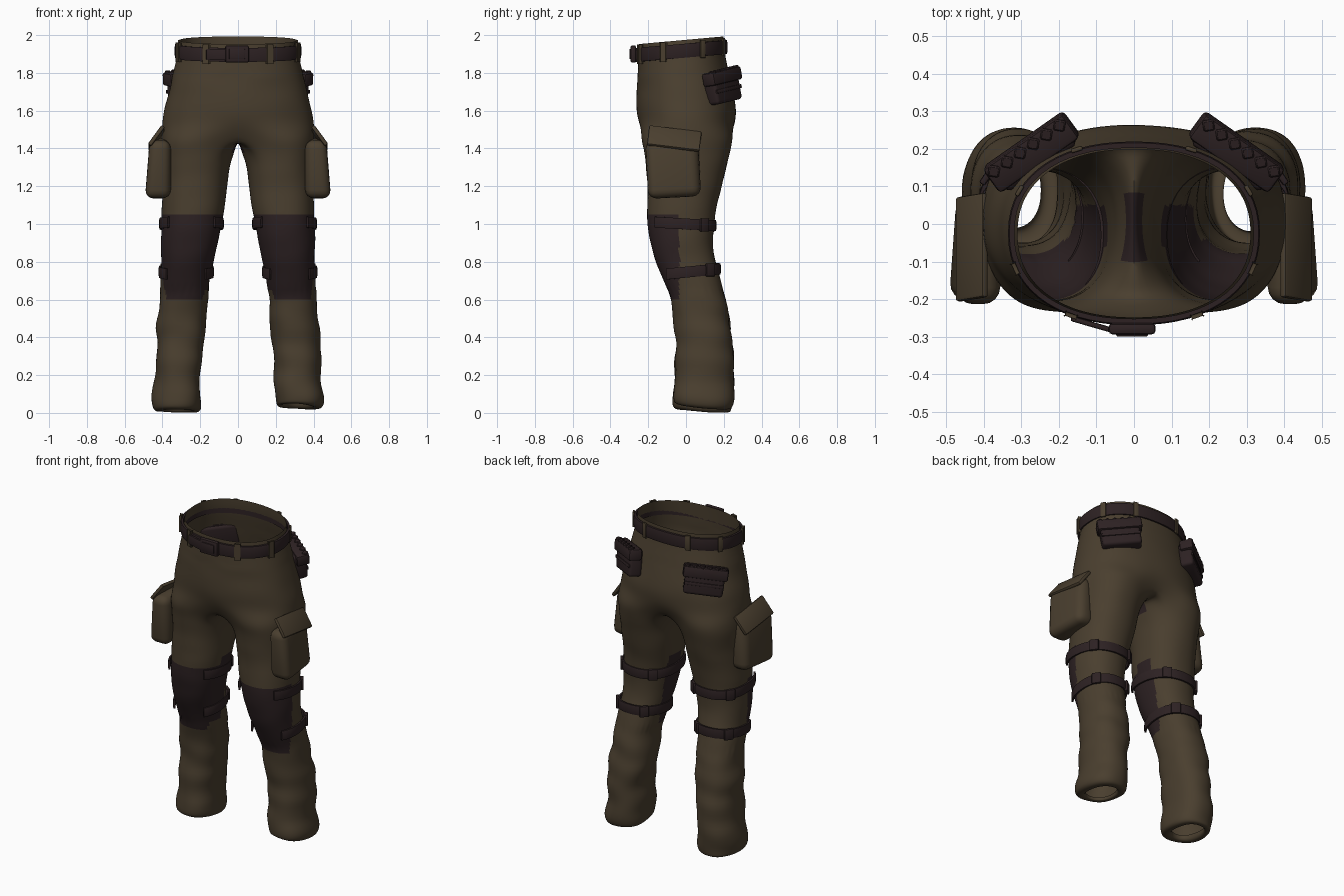
import bpy, bmesh, math
from mathutils import Vector, Matrix, noise

if "Cube" in bpy.data.objects:
    bpy.data.objects.remove(bpy.data.objects["Cube"])


def material(name, rgb):
    m = bpy.data.materials.new(name)
    m.diffuse_color = (*rgb, 1)
    m.use_nodes = True
    m.node_tree.nodes["Principled BSDF"].inputs["Base Color"].default_value = m.diffuse_color
    return m


BROWN = material("olive brown cloth", (0.068, 0.049, 0.028))
DARK = material("dark leather", (0.026, 0.0155, 0.0165))

# z, inner x, outer x, front y, back y
LEG = [(1.45, 0.0, .408, -.24, .25), (1.38, .022, .405, -.225, .235), (1.3, .045, .40, -.21, .215),
       (1.2, .055, .40, -.205, .19), (1.1, .07, .405, -.207, .165), (1.0, .088, .405, -.207, .148),
       (.9, .108, .412, -.19, .142), (.8, .128, .405, -.162, .152), (.7, .15, .41, -.12, .188),
       (.6, .163, .412, -.08, .212), (.5, .165, .43, -.066, .232), (.4, .17, .44, -.052, .246),
       (.3, .19, .43, -.057, .252), (.2, .197, .435, -.062, .256), (.1, .19, .458, -.072, .252),
       (.05, .195, .45, -.072, .248), (.03, .205, .44, -.062, .238)]
TORSO = [(1.975, -.312, .312, -.25, .2), (1.93, -.316, .316, -.252, .201), (1.87, -.328, .328, -.254, .209),
         (1.8, -.346, .346, -.258, .226), (1.7, -.366, .366, -.262, .25), (1.6, -.394, .394, -.262, .267),
         (1.52, -.406, .406, -.25, .262)]


def oval(row, deg, p=2.25):
    """Point on a slightly squared ellipse."""
    z, x0, x1, y0, y1 = row
    c, s = math.cos(math.radians(deg)), math.sin(math.radians(deg))
    f = lambda v: math.copysign(abs(v) ** (2 / p), v)
    return Vector(((x0 + x1) / 2 + f(c) * (x1 - x0) / 2, (y0 + y1) / 2 + f(s) * (y1 - y0) / 2, z))


def row_at(table, z):
    for a, b in zip(table, table[1:]):
        if a[0] >= z >= b[0]:
            k = (a[0] - z) / (a[0] - b[0])
            return [u + (v - u) * k for u, v in zip(a, b)]


def surface(table, z, deg, slope):
    """Point on the cloth and its outward direction, on a sloping level."""
    row = row_at(table, z)
    p, t = oval(row, deg), oval(row, deg + 2) - oval(row, deg - 2)
    p.z += slope * p.y
    return p, Vector((t.y, -t.x, 0)).normalized()


def finish(name, bm, mat, bevel=0, segs=2, side=1):
    if bevel:
        bmesh.ops.bevel(bm, geom=bm.edges[:], offset=bevel, segments=segs, affect='EDGES', profile=.5)
    if side < 0:
        for v in bm.verts:
            v.co.x *= -1
    bmesh.ops.recalc_face_normals(bm, faces=bm.faces[:])
    me = bpy.data.meshes.new(name)
    bm.to_mesh(me)
    bm.free()
    me.materials.append(mat)
    ob = bpy.data.objects.new(name, me)
    bpy.context.collection.objects.link(ob)
    return ob


def box(name, size, M, mat, bevel=.01, segs=2, side=1, shape=None):
    bm = bmesh.new()
    bmesh.ops.create_cube(bm, size=1)
    for v in bm.verts:
        co = Vector([a * b for a, b in zip(v.co, size)])
        if shape:
            co = shape(co)
        v.co = M @ co
    return finish(name, bm, mat, bevel, segs, side)


def band(name, samples, height, thick, mat, closed, side=1):
    """Flat strip swept along (point, outward) samples."""
    bm = bmesh.new()
    rings = []
    for p, o in samples:
        rings.append([bm.verts.new(p + o * a * thick + Vector((0, 0, b * height)))
                      for a, b in ((0, -.5), (.8, -.5), (1, -.3), (1, .3), (.8, .5), (0, .5))])
    n = len(rings)
    for i in range(n if closed else n - 1):
        r, q = rings[i], rings[(i + 1) % n]
        for j in range(6):
            bm.faces.new((r[j], q[j], q[(j + 1) % 6], r[(j + 1) % 6]))
    if not closed:
        bm.faces.new(rings[0])
        bm.faces.new(rings[-1][::-1])
    return finish(name, bm, mat, side=side)


def facing(p, o):
    """Frame at p whose local y points along o."""
    return Matrix.Translation(p) @ Matrix.Rotation(math.atan2(o.y, o.x) - math.pi / 2, 4, 'Z')


# Trousers: half torso loft running into one leg tube, then mirrored
bm = bmesh.new()
rings = []
for row in TORSO:
    pts = [oval(row, -90 + 180 * i / 16) for i in range(17)]
    pts[0].x = pts[16].x = 0
    for p in pts:
        p.z += .09 * p.y * max(0, min(1, (row[0] - 1.7) / .17))
    rings.append([bm.verts.new(p) for p in pts])
angles = [-125 + 250 * i / 16 for i in range(17)] + [125 + 110 * i / 8 for i in range(1, 8)]
zx, x0, x1, y0, y1 = LEG[-1]
inset = [(z, x0 + .04, x1 - .04, y0 + .045, y1 - .045) for z in (.03, .06)]
for k, row in enumerate(LEG + inset):
    pts = [oval(row, a) for a in angles]
    for i, p in enumerate(pts):
        if k == 0 and (i == 0 or i >= 16):      # crotch seam lies on the middle plane
            p.x = 0
        if row[0] < .15:                        # hem drops to the back
            p.z -= .11 * (p.y - .07) * (1 - row[0] / .15)
    rings.append([bm.verts.new(p) for p in pts])
for r, q in zip(rings, rings[1:]):
    for i in range(24 if len(r) == 24 else 16):
        j = (i + 1) % 24
        bm.faces.new((r[i], q[i], q[j], r[j]))
me = bpy.data.meshes.new("trousers")
bm.to_mesh(me)
bm.free()
me.materials.append(BROWN)
me.materials.append(DARK)
trousers = bpy.data.objects.new("trousers", me)
bpy.context.collection.objects.link(trousers)
bpy.context.view_layer.objects.active = trousers
trousers.modifiers.new("mirror", 'MIRROR')
trousers.modifiers.new("smooth", 'SUBSURF').levels = 2
for m in ("mirror", "smooth"):
    bpy.ops.object.modifier_apply(modifier=m)

# Cloth folds, stronger down the legs; one hem slightly higher
me = trousers.data
normals = [v.normal.copy() for v in me.vertices]
for v, n in zip(me.vertices, normals):
    z = v.co.z
    amp = .004 if z > 1.1 else .005 if z > .65 else .013
    if z < 1.8:
        v.co += n * amp * noise.noise(Vector((v.co.x * 5, v.co.y * 5, z * 9)))
    if v.co.x > 0 and z < .3:
        v.co.z += .022 * (1 - max(z, 0) / .3)
low = min(v.co.z for v in me.vertices)
for v in me.vertices:
    if v.co.z < .3:
        v.co.z -= low * (1 - v.co.z / .3)

# Knee patches: front faces of the knees, reaching further round the inside; crotch patch
for f in me.polygons:
    c = f.center
    row = row_at(LEG, c.z) if .03 < c.z < 1.45 else None
    if row:
        inner = abs(c.x) < (row[1] + row[2]) / 2
        limit = .05 if inner else -.035
        bottom = .6 + (.06 if c.y > -.04 else 0)
        top = 1.11 if inner and c.y > -.06 else 1.045
        if bottom < c.z < top and c.y < limit:
            f.material_index = 1
    if abs(c.x) < .05 and 1.37 < c.z < 1.47 and -.1 < c.y < .08:
        f.material_index = 1

# Belt, loops, buckle and loose tail
TILT = .09
band("belt", [surface(TORSO, 1.918, a, TILT) for a in range(0, 360, 6)], .074, .017, DARK, True)
for i, a in enumerate((-118, -62, -20, 25, 65, 115, 155, 200)):
    p, o = surface(TORSO, 1.92, a, TILT)
    box(f"belt_loop_{i + 1}", (.032, .012, .096), facing(p + o * .016, o), BROWN, .004)
T = Matrix.Translation
box("buckle", (.125, .03, .092), T((-.005, -.279, 1.9)), DARK, .01)
box("buckle_plate", (.085, .012, .055), T((-.005, -.294, 1.9)), DARK, .005)
box("belt_tail", (.12, .014, .06), T((-.11, -.268, 1.897)) @ Matrix.Rotation(-.28, 4, 'Z'), DARK, .005)


def bulge(co):
    """Cargo pocket: thicker low down, narrower towards the back."""
    if co.x > 0:
        co.x -= (.025 if co.z > 0 else 0) + (.02 if co.y > 0 else 0)
    return co


R = lambda deg, axis: Matrix.Rotation(math.radians(deg), 4, axis)
for s, word in ((1, "right"), (-1, "left")):
    # Knee straps round the back of the leg with buckles
    for z, slope, h, part in ((1.0, -.06, .058, "upper"), (.745, .1, .058, "lower")):
        arc = [surface(LEG, z, a, slope) for a in range(-45, 226, 9)]
        band(f"{part}_knee_strap_{word}", arc, h, .013, DARK, False, s)
        for a, n in ((40, "outer"), (125, "inner")):
            p, o = surface(LEG, z, a, slope)
            box(f"{part}_strap_buckle_{n}_{word}", (.055, .018, .07), facing(p + o * .013, o), DARK, .006, 2, s)
    # Cargo pocket and its sloping flap
    box(f"cargo_pocket_{word}", (.14, .28, .31), T((.426, -.068, 1.295)) @ R(3, 'X'),
        BROWN, .046, 4, s, bulge)
    box(f"cargo_flap_{word}", (.022, .28, .125), T((.432, -.062, 1.452)) @ R(-7, 'X') @ R(-36, 'Y'),
        BROWN, .008, 2, s)
    # Hip pouch with flap and pleated top
    M = T((.264, .19, 1.735)) @ R(-35, 'Z') @ R(8, 'Y') @ R(7, 'X')
    box(f"pouch_{word}", (.23, .08, .165), M @ T((0, 0, -.01)), DARK, .018, 3, s)
    box(f"pouch_flap_{word}", (.262, .08, .07), M @ T((0, .012, .045)), DARK, .012, 2, s)
    box(f"pouch_trim_{word}", (.23, .01, .02), M @ T((0, .04, -.025)), DARK, .004, 2, s)
    for i in range(6):
        box(f"pouch_pleat_{i + 1}_{word}", (.03, .03, .045),
            M @ T((-.108 + i * .043, .032, .065)) @ R(45, 'Z'), DARK, .004, 1, s)

# Smooth shading with kept hard edges
bpy.ops.object.select_all(action='SELECT')
bpy.ops.object.shade_smooth_by_angle(angle=math.radians(42))
